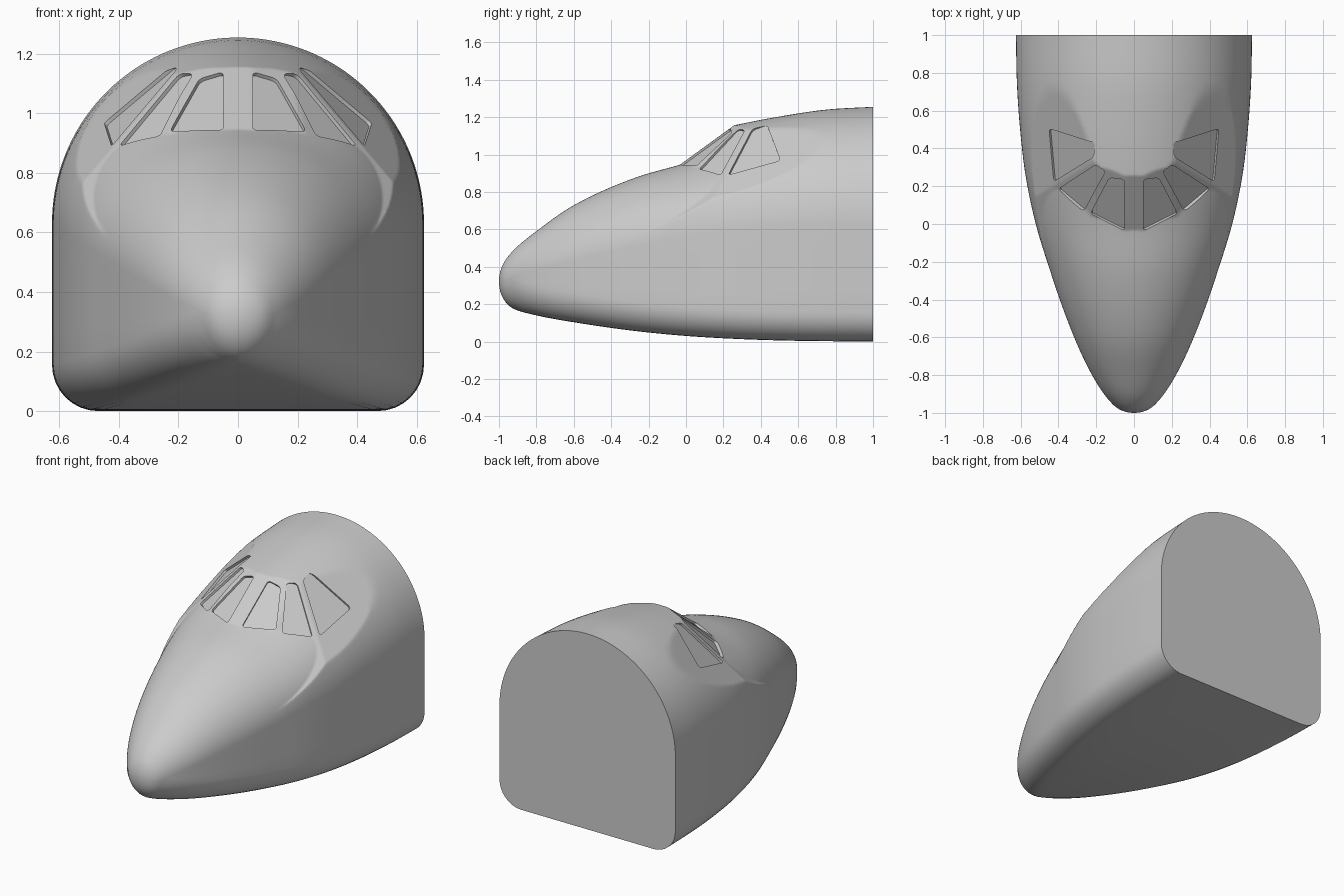
import bpy, bmesh, math
from mathutils import Vector

if "Cube" in bpy.data.objects:
    bpy.data.objects.remove(bpy.data.objects["Cube"])

# Profile tables along the length: half width, nose top, belly, widest height, roof top
Y = [-1, -.98, -.93, -.8, -.58, -.26, 0, .25, .5, .75, 1]
WIDTH = [0, .08, .135, .222, .325, .44, .52, .573, .603, .62, .625]
NOSE = [.32, .41, .48, .59, .74, .88, .955, 1.04, 1.13, 1.2, 1.25]
BELLY = [.32, .235, .18, .14, .10, .055, .03, .015, .006, .002, 0]
WAIST = [.32, .325, .34, .38, .44, .51, .56, .595, .615, .625, .63]
ROOF = NOSE[:6] + [1.10, 1.155, 1.203, 1.24, 1.255]
S = [math.sqrt(y + 1) for y in Y]

# Windscreen panels: three points of the plane, then window outline in plan (x, y)
PANELS = [
    ([(.05, -.04, .94), (.05, .235, 1.14), (.23, .055, .94)],
     [(.05, -.035), (.23, .055), (.13, .245), (.05, .235)]),
    ([(.26, .065, .92), (.40, .185, .89), (.155, .275, 1.14)],
     [(.265, .07), (.40, .185), (.20, .315), (.155, .275)]),
    ([(.42, .225, .895), (.45, .51, .97), (.215, .36, 1.14)],
     [(.425, .225), (.45, .505), (.215, .43), (.215, .355)]),
]


def plane(pts):
    a, b, c = map(Vector, pts)
    n = (b - a).cross(c - a).normalized()
    return a, n if n.z > 0 else -n


def plane_z(p, x, y):
    a, n = p
    return a.z - (n.x * (x - a.x) + n.y * (y - a.y)) / n.z


PLANES = [plane(p) for p, _ in PANELS]
CENTRE = plane([(.05, -.04, .94), (.05, .235, 1.14), (-.05, -.04, .94)])


def sample(table, y):
    """Smooth interpolation, spaced so the tip comes out round."""
    s = math.sqrt(y + 1)
    k = 0
    while k < len(S) - 2 and s > S[k + 1]:
        k += 1

    def slope(i):
        lo, hi = max(i - 1, 0), min(i + 1, len(S) - 1)
        return (table[hi] - table[lo]) / (S[hi] - S[lo])
    d = S[k + 1] - S[k]
    t = (s - S[k]) / d
    return ((2*t**3 - 3*t*t + 1) * table[k] + (t**3 - 2*t*t + t) * d * slope(k)
            + (3*t*t - 2*t**3) * table[k + 1] + (t**3 - t*t) * d * slope(k + 1))


def section(y):
    w, nose, belly, waist, roof = (sample(t, y) for t in (WIDTH, NOSE, BELLY, WAIST, ROOF))
    pts = []
    # crown: nose surface, with the cab rising above it behind the panels
    n = 128
    for i in range(n + 1):
        a = math.pi * i / n
        x, sn = w * math.cos(a), math.sin(a)
        cab = min([waist + (roof - waist) * sn, plane_z(CENTRE, x, y)]
                  + [plane_z(p, abs(x), y) for p in PLANES])
        pts.append((x, y, max(waist + (nose - waist) * sn, cab)))
    # left wall, rounded corner and belly, then mirrored back up
    rx, rz = min(.155, w), min(.155, waist - belly)
    low = [(-w, y, waist + (belly + rz - waist) * i / 4) for i in range(1, 4)]
    for i in range(9):
        a = math.pi / 2 * i / 8
        low.append((-(w - rx) - rx * math.cos(a), y, belly + rz - rz * math.sin(a)))
    low.append((-(w - rx) / 2 - 1e-5, y, belly))
    return pts + low + [(-x, yy, z) for x, yy, z in reversed(low)]


def add_object(name, bm):
    bmesh.ops.recalc_face_normals(bm, faces=bm.faces)
    me = bpy.data.meshes.new(name)
    bm.to_mesh(me)
    bm.free()
    ob = bpy.data.objects.new(name, me)
    bpy.context.collection.objects.link(ob)
    return ob


# Fuselage nose shell
s0, s1 = .03, math.sqrt(.88)
stations = [(s0 + (s1 - s0) * i / 50) ** 2 - 1 for i in range(50)]
stations += [-.12 + .008 * i for i in range(90)]
stations += [.6 + .4 * i / 10 for i in range(11)]
bm = bmesh.new()
rings = [[bm.verts.new(p) for p in section(y)] for y in stations]
count = len(rings[0])
for a, b in zip(rings, rings[1:]):
    for i in range(count):
        j = (i + 1) % count
        bm.faces.new((a[i], a[j], b[j], b[i]))
tip = bm.verts.new((0, -1, .32))
for i in range(count):
    bm.faces.new((tip, rings[0][(i + 1) % count], rings[0][i]))
bm.faces.new(rings[-1])
body = add_object("nose_fuselage", bm)

# Window recess cutters, rounded prisms along each panel normal
bm = bmesh.new()
for side in (1, -1):
    for (a, n), (_, outline) in zip(PLANES, PANELS):
        part = bmesh.new()
        vs = [part.verts.new(Vector((x, y, plane_z((a, n), x, y))) - n * .013)
              for x, y in outline]
        part.faces.new(vs)
        bmesh.ops.bevel(part, geom=part.verts[:], offset=.018, segments=4,
                        profile=.5, affect='VERTICES')
        loop = [v.co.copy() for v in part.faces[:][0].verts]
        part.free()
        flip = Vector((side, 1, 1))
        lo = [bm.verts.new(p * flip) for p in loop]
        hi = [bm.verts.new((p + n * .06) * flip) for p in loop]
        bm.faces.new(lo)
        bm.faces.new(hi[::-1])
        for i in range(len(lo)):
            j = (i + 1) % len(lo)
            bm.faces.new((lo[i], hi[i], hi[j], lo[j]))
cutter = add_object("window_cutter", bm)
cutter.hide_render = True

mod = body.modifiers.new("windows", 'BOOLEAN')
mod.operation = 'DIFFERENCE'
mod.solver = 'EXACT'
mod.object = cutter
bpy.context.view_layer.objects.active = body
body.select_set(True)
cutter.select_set(False)
bpy.ops.object.modifier_apply(modifier=mod.name)
bpy.data.objects.remove(cutter)
bpy.ops.object.shade_smooth_by_angle(angle=math.radians(35))
